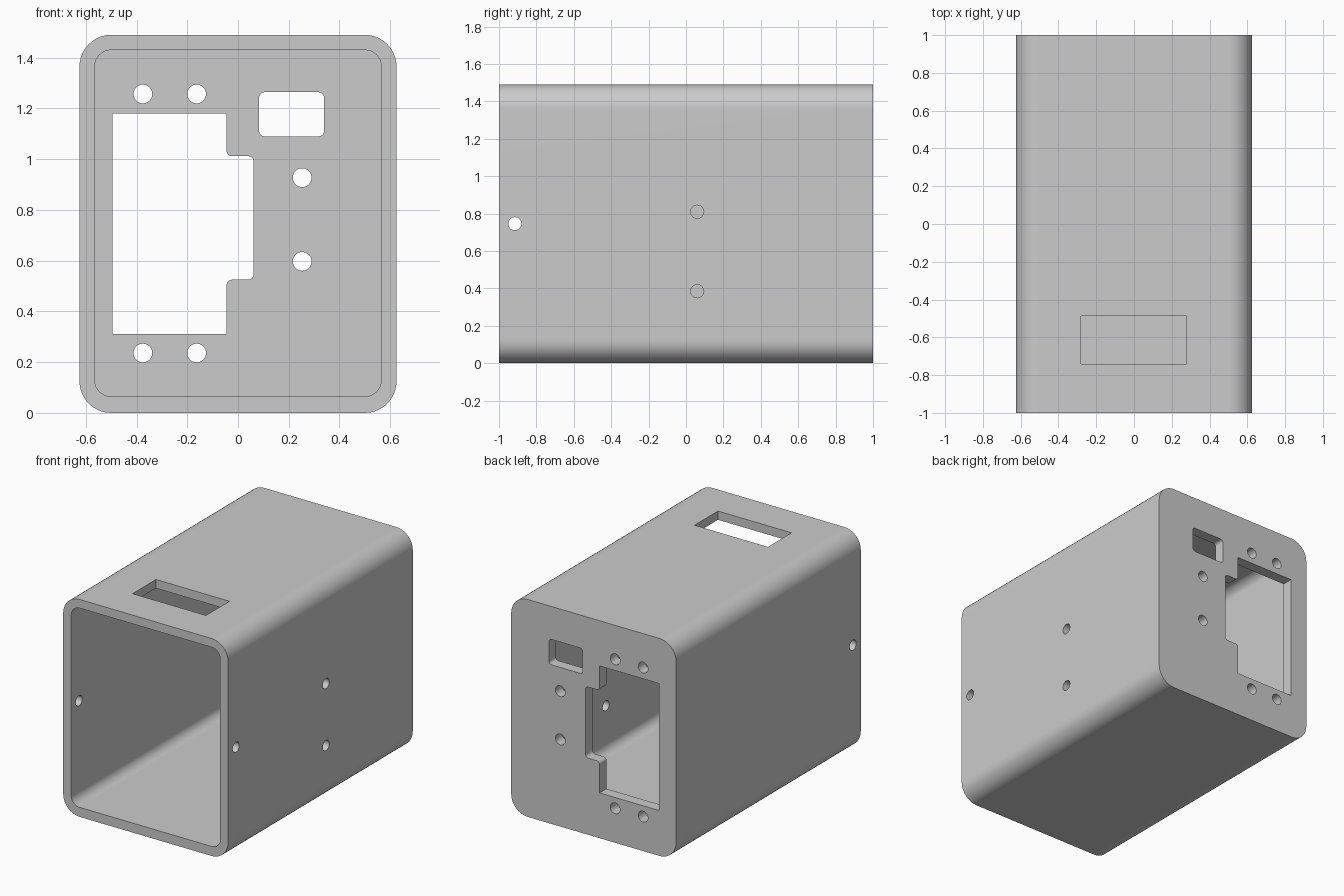
import bpy
import bmesh
from math import cos, sin, pi
from mathutils import Vector

if "Cube" in bpy.data.objects:
    bpy.data.objects.remove(bpy.data.objects["Cube"], do_unlink=True)

grey = bpy.data.materials.new("light_grey")
grey.use_nodes = True
colour = (0.6, 0.6, 0.6, 1)
grey.diffuse_color = colour
grey.node_tree.nodes["Principled BSDF"].inputs["Base Color"].default_value = colour


def rounded(corners, steps=10):
    """Outline with right-angled corners, each given as (u, v, radius)."""
    points = []
    for i, (u, v, r) in enumerate(corners):
        p = Vector((u, v))
        if r == 0:
            points.append(p)
            continue
        a = (Vector(corners[i - 1][:2]) - p).normalized()
        b = (Vector(corners[(i + 1) % len(corners)][:2]) - p).normalized()
        centre = p + (a + b) * r
        for k in range(steps + 1):
            t = k / steps * pi / 2
            points.append(centre - b * r * cos(t) - a * r * sin(t))
    return points


def rect(u0, u1, v0, v1, r=0):
    return rounded([(u0, v0, r), (u1, v0, r), (u1, v1, r), (u0, v1, r)])


def circle(u, v, r, sides=32):
    return [Vector((u + r * cos(2 * pi * k / sides), v + r * sin(2 * pi * k / sides)))
            for k in range(sides)]


def prism(name, outline, axis, start, end):
    """Extrude an outline along an axis."""
    place = {"X": lambda p, w: (w, p.x, p.y),
             "Y": lambda p, w: (p.x, w, p.y),
             "Z": lambda p, w: (p.x, p.y, w)}[axis]
    bm = bmesh.new()
    low = [bm.verts.new(place(p, start)) for p in outline]
    high = [bm.verts.new(place(p, end)) for p in outline]
    bm.faces.new(low)
    bm.faces.new(high)
    for i in range(len(low)):
        bm.faces.new((low[i - 1], low[i], high[i], high[i - 1]))
    bmesh.ops.recalc_face_normals(bm, faces=bm.faces)
    mesh = bpy.data.meshes.new(name)
    bm.to_mesh(mesh)
    bm.free()
    mesh.materials.append(grey)
    obj = bpy.data.objects.new(name, mesh)
    bpy.context.collection.objects.link(obj)
    return obj


# Rounded outer shell
case = prism("enclosure", rect(-0.625, 0.625, 0, 1.49, 0.125), "Y", -1, 1)

# Inside space, open at the front
cutters = [prism("cavity", rect(-0.565, 0.565, 0.065, 1.43, 0.065), "Y", -1.1, 0.925)]

# Stepped opening and small window in the back panel
r = 0.022
opening = rounded([(-0.495, 0.31, 0), (-0.045, 0.31, 0), (-0.045, 0.525, r), (0.062, 0.525, r),
                   (0.062, 1.012, r), (-0.045, 1.012, r), (-0.045, 1.18, 0), (-0.495, 1.18, 0)])
cutters.append(prism("back_opening", opening, "Y", 0.8, 1.1))
cutters.append(prism("back_window", rect(0.083, 0.339, 1.09, 1.264, r), "Y", 0.8, 1.1))

# Screw holes in the back panel
for x, z in [(-0.375, 1.257), (-0.163, 1.257), (-0.375, 0.236), (-0.163, 0.236),
             (0.253, 0.927), (0.253, 0.597)]:
    cutters.append(prism("back_hole", circle(x, z, 0.037), "Y", 0.8, 1.1))

# Slot in the top
cutters.append(prism("top_slot", rect(-0.28, 0.277, -0.742, -0.488), "Z", 1.3, 1.6))

# Side holes: the front one goes through both walls
for y, z, inner in [(-0.915, 0.746, -0.8), (0.06, 0.81, 0.5), (0.06, 0.385, 0.5)]:
    cutters.append(prism("side_hole", circle(y, z, 0.035), "X", inner, 0.8))

bpy.ops.object.select_all(action="DESELECT")
bpy.context.view_layer.objects.active = case
case.select_set(True)
for cutter in cutters:
    cut = case.modifiers.new("cut", "BOOLEAN")
    cut.operation = "DIFFERENCE"
    cut.solver = "EXACT"
    cut.object = cutter
    bpy.ops.object.modifier_apply(modifier=cut.name)
    bpy.data.objects.remove(cutter, do_unlink=True)

# Smooth rounded edges while flat faces stay flat
bpy.ops.object.shade_smooth_by_angle(angle=pi / 6)
weights = case.modifiers.new("weighted_normals", "WEIGHTED_NORMAL")
weights.keep_sharp = True
